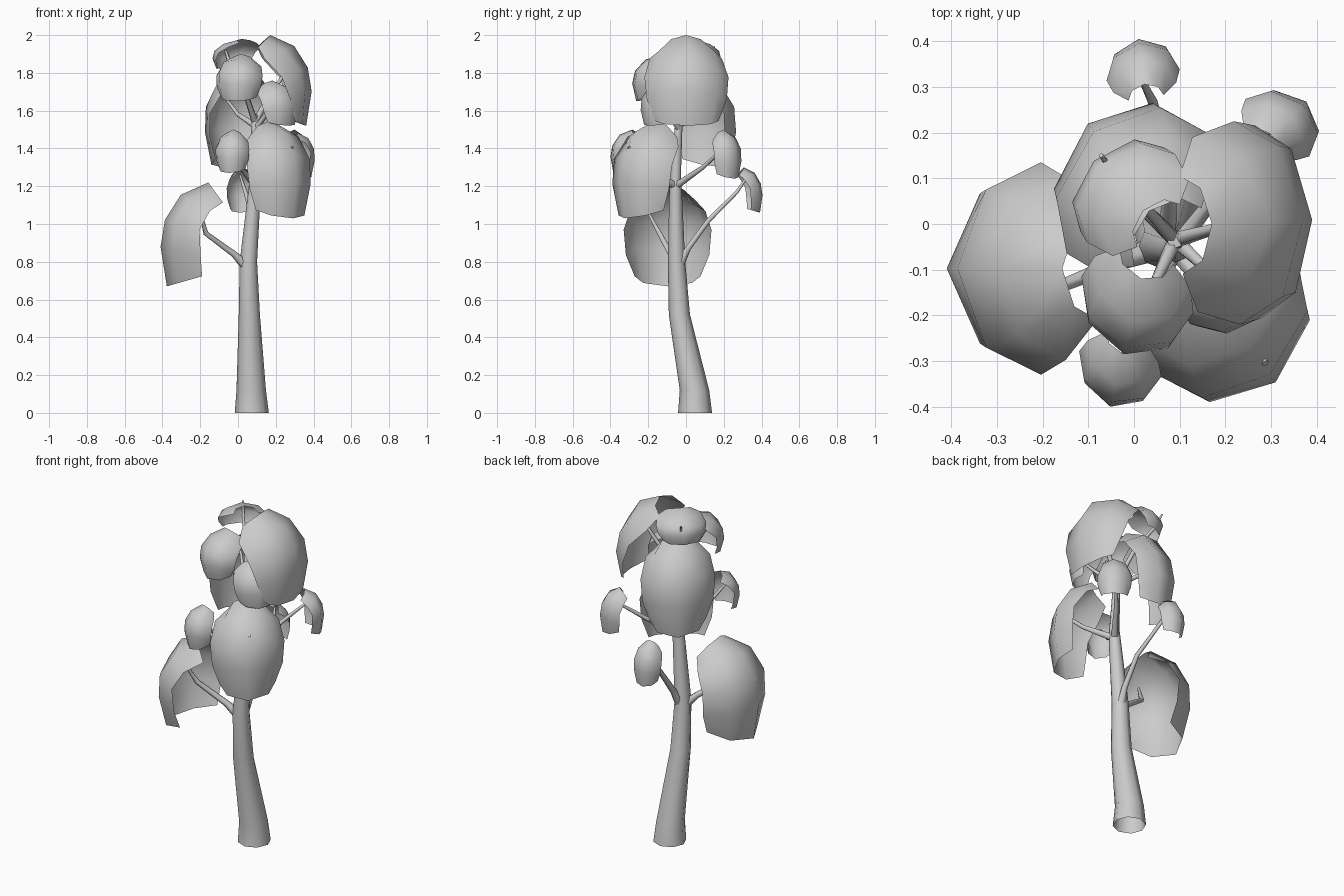
import bpy, math
from mathutils import Vector

if "Cube" in bpy.data.objects:
    bpy.data.objects.remove(bpy.data.objects["Cube"])


def add_mesh(name, verts, faces, angle):
    me = bpy.data.meshes.new(name)
    me.from_pydata([tuple(v) for v in verts], [], faces)
    ob = bpy.data.objects.new(name, me)
    bpy.context.collection.objects.link(ob)
    bpy.ops.object.select_all(action='DESELECT')
    ob.select_set(True)
    bpy.context.view_layer.objects.active = ob
    bpy.ops.object.shade_smooth_by_angle(angle=math.radians(angle))
    return ob


def tube(name, path, sides=6, level=False):
    """Tapered tube through (x, y, z, radius) points; level keeps rings horizontal."""
    pts = [Vector(p[:3]) for p in path]
    verts, faces = [], []
    for i, p in enumerate(pts):
        d = pts[min(i + 1, len(pts) - 1)] - pts[max(i - 1, 0)]
        d = Vector((0, 0, 1)) if level else d.normalized()
        u = (Vector((1, 0, 0)) - d * d.x).normalized()
        v = d.cross(u)
        for k in range(sides):
            a = 2 * math.pi * k / sides
            verts.append(p + (u * math.cos(a) + v * math.sin(a)) * path[i][3])
    n = len(pts)
    for i in range(n - 1):
        for k in range(sides):
            a, b = i * sides + k, i * sides + (k + 1) % sides
            faces.append((a, b, b + sides, a + sides))
    faces.append(tuple(range((n - 1) * sides, n * sides)))
    return add_mesh(name, verts, faces, 70)


# Drooping leaf rows: rib (out, height), half width,
# margin of a shallow leaf (out, height), margin of a wrapped leaf (out, height)
ROWS = [(0.24, 1.00, 0.48, 0.00, 0.87, 0.00, 0.80),
        (0.68, 0.88, 0.86, 0.08, 0.74, 0.20, 0.72),
        (0.93, 0.64, 1.00, 0.42, 0.53, 0.36, 0.54),
        (1.00, 0.38, 0.95, 0.60, 0.28, 0.34, 0.30),
        (0.90, 0.00, 0.75, 0.70, 0.05, 0.32, 0.10)]


def leaf(name, azimuth, wrap, lo, hi):
    """Thin curved leaf facing azimuth, fitted to a bounding box."""
    ca, sa = math.cos(math.radians(azimuth)), math.sin(math.radians(azimuth))
    cols = [-88, -48, 0, 48, 88]
    verts, faces = [], []
    for ro, rz, w, mo0, mz0, mo1, mz1 in ROWS:
        mo, mz = mo0 + (mo1 - mo0) * wrap, mz0 + (mz1 - mz0) * wrap
        for deg in cols:
            a = math.radians(deg)
            f = 1 - math.cos(a)
            out, side = 0.74 * (ro + (mo - ro) * f), 0.5 * w * math.sin(a)
            verts.append([out * ca - side * sa, out * sa + side * ca,
                          rz + (mz - rz) * f])
    for ax in range(3):
        c = [v[ax] for v in verts]
        a, s = min(c), (hi[ax] - lo[ax]) / (max(c) - min(c))
        for v in verts:
            v[ax] = lo[ax] + (v[ax] - a) * s
    m = len(cols)
    for i in range(len(ROWS) - 1):
        for k in range(m - 1):
            a = i * m + k
            faces.append((a, a + m, a + m + 1, a + 1))
    return add_mesh(name, verts, faces, 80)


# Trunk
tube("trunk", [(.073, .048, 0, .09), (.07, .045, .12, .078), (.06, -.035, .52, .056),
               (.055, -.05, .8, .046), (.085, -.055, 1.15, .034),
               (.092, -.055, 1.25, .028), (.09, -.035, 1.58, .018)], 8, True)

# Branches
BRANCHES = {
    "left": [(.05, -.05, .77, .03), (-.02, -.08, .84, .018), (-.17, -.14, .95, .014), (-.2, -.2, 1.06, .007)],
    "back": [(.06, -.045, .76, .03), (.075, .01, .87, .018), (.08, .12, 1.02, .014),
             (.04, .27, 1.17, .011), (.01, .33, 1.26, .006)],
    "right_front": [(.09, -.055, 1.2, .022), (.2, -.19, 1.29, .013), (.288, -.305, 1.41, .008)],
    "front": [(.085, -.06, 1.21, .022), (.03, -.18, 1.28, .013), (-.04, -.33, 1.42, .007)],
    "right_back": [(.09, -.055, 1.2, .022), (.2, .09, 1.3, .013), (.31, .22, 1.42, .007)],
    "top_right": [(.09, -.035, 1.54, .018), (.18, -.01, 1.7, .012), (.3, .02, 1.87, .007)],
    "top_left": [(.09, -.035, 1.52, .018), (.0, .05, 1.58, .012), (-.06, .11, 1.66, .007)],
    "crown": [(.09, -.035, 1.54, .018), (.03, .03, 1.72, .012), (-.05, .12, 1.87, .009), (-.072, .15, 1.94, .005)],
    "top_front": [(.09, -.035, 1.54, .018), (.05, -.12, 1.66, .012), (.01, -.22, 1.78, .007)],
    "upper_right": [(.09, -.035, 1.5, .018), (.15, -.09, 1.58, .012), (.23, -.16, 1.67, .007)],
}
for key, path in BRANCHES.items():
    tube(key + "_branch", path)

# Leaves: azimuth, wrap and bounding box
LEAVES = {
    "left": (180, 1, (-.41, -.33, .67), (-.08, .135, 1.22)),
    "right_front": (-52, .7, (.03, -.39, 1.03), (.385, -.04, 1.55)),
    "top_right": (2, .1, (.1, -.22, 1.52), (.39, .225, 2.0)),
    "top_left": (128, .7, (-.175, -.1, 1.3), (.175, .265, 1.83)),
    "crown": (135, .2, (-.135, -.07, 1.82), (.12, .185, 1.98)),
    "top_front": (-105, .6, (-.115, -.285, 1.65), (.13, -.05, 1.9)),
    "upper_right": (-42, .5, (.1, -.24, 1.52), (.32, -.04, 1.76)),
    "front": (-105, .9, (-.12, -.4, 1.27), (.06, -.235, 1.5)),
    "right_back": (45, .9, (.235, .14, 1.24), (.405, .293, 1.5)),
    "back": (98, .7, (-.06, .27, 1.06), (.1, .405, 1.3)),
}
for key, (az, wrap, lo, hi) in LEAVES.items():
    leaf(key + "_leaf", az, wrap, lo, hi)
